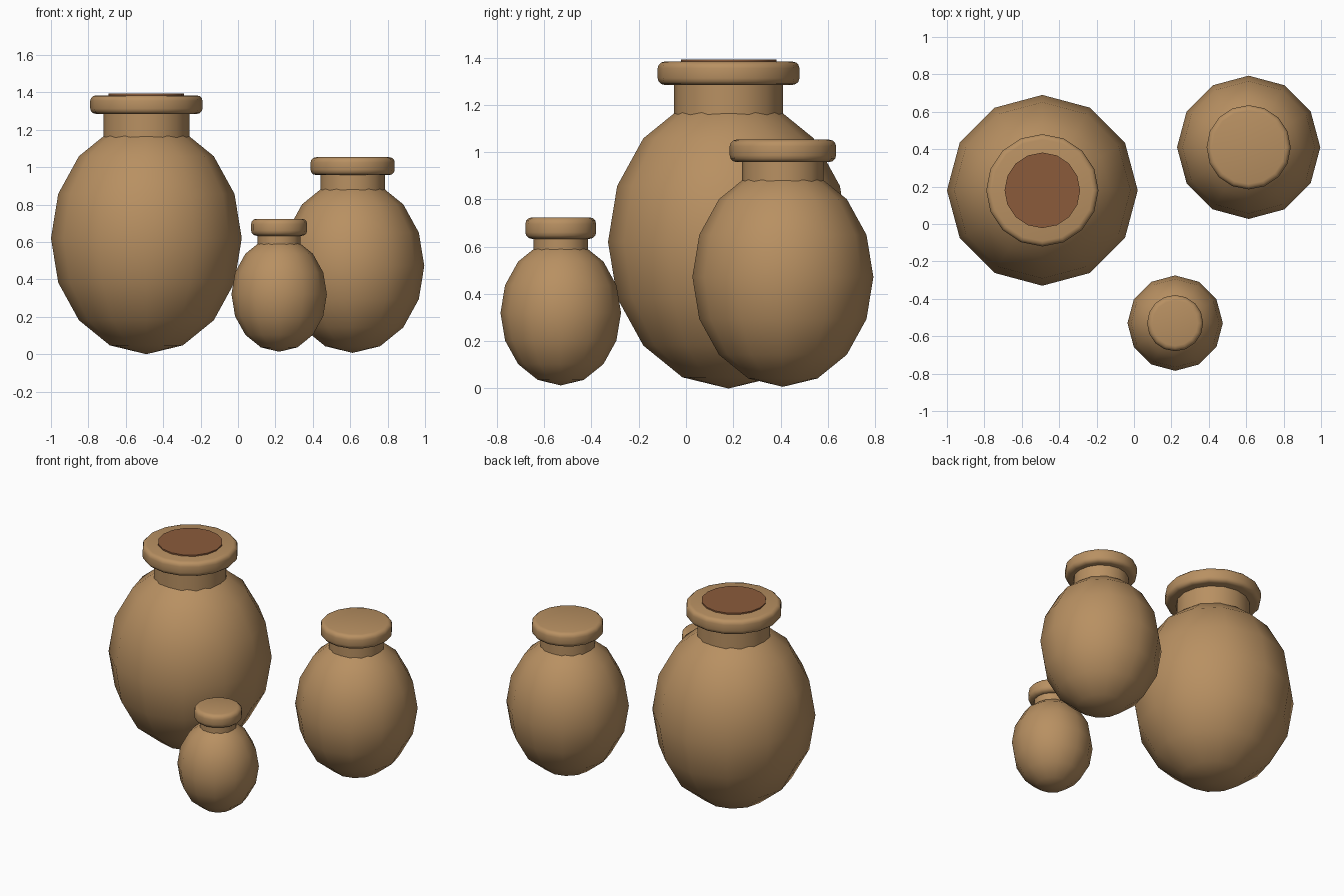
import bpy
import math

if "Cube" in bpy.data.objects:
    bpy.data.objects.remove(bpy.data.objects["Cube"])


def material(name, color):
    m = bpy.data.materials.new(name)
    m.diffuse_color = (*color, 1.0)
    m.use_nodes = True
    m.node_tree.nodes["Principled BSDF"].inputs["Base Color"].default_value = m.diffuse_color
    return m


CLAY = material("tan clay", (0.48, 0.28, 0.122))
DARK = material("dark brown", (0.26, 0.105, 0.044))


def finish(name, mat, angle):
    ob = bpy.context.object
    ob.name = name
    ob.data.materials.append(mat)
    bpy.ops.object.transform_apply(location=False, rotation=False, scale=True)
    bpy.ops.object.shade_smooth_by_angle(angle=math.radians(angle))
    return ob


def cylinder(name, x, y, z0, z1, r, mat, sides=16, bevel=0.0):
    bpy.ops.mesh.primitive_cylinder_add(vertices=sides, radius=r, depth=z1 - z0,
                                        location=(x, y, (z0 + z1) / 2))
    ob = bpy.context.object
    if bevel:
        mod = ob.modifiers.new("rounded edge", 'BEVEL')
        mod.width = bevel
        mod.segments = 3
        mod.limit_method = 'ANGLE'
        mod.angle_limit = math.radians(40)
        bpy.ops.object.modifier_apply(modifier=mod.name)
    return finish(name, mat, 35)


def jar(prefix, x, y, r, mid, half, neck_r, rim_r, rim_z0, rim_z1):
    # Faceted egg-shaped belly
    bpy.ops.mesh.primitive_uv_sphere_add(segments=12, ring_count=8, radius=1,
                                         location=(x, y, mid))
    bpy.context.object.scale = (r, r, half)
    finish(prefix + "_body", CLAY, 60)
    # Straight neck, sunk into the belly and the rim
    cylinder(prefix + "_neck", x, y, mid + half * 0.8, rim_z0 + 0.03, neck_r, CLAY)
    # Rounded lip
    cylinder(prefix + "_rim", x, y, rim_z0, rim_z1, rim_r, CLAY, bevel=0.028)


jar("large_jar", -0.49, 0.18, 0.51, 0.62, 0.62, 0.23, 0.30, 1.285, 1.383)
jar("medium_jar", 0.613, 0.41, 0.383, 0.472, 0.465, 0.172, 0.225, 0.958, 1.053)
jar("small_jar", 0.22, -0.53, 0.255, 0.32, 0.307, 0.115, 0.15, 0.633, 0.724)

# Dark disc for the mouth of the large jar
cylinder("large_jar_opening", -0.49, 0.18, 1.384, 1.393, 0.202, DARK)
